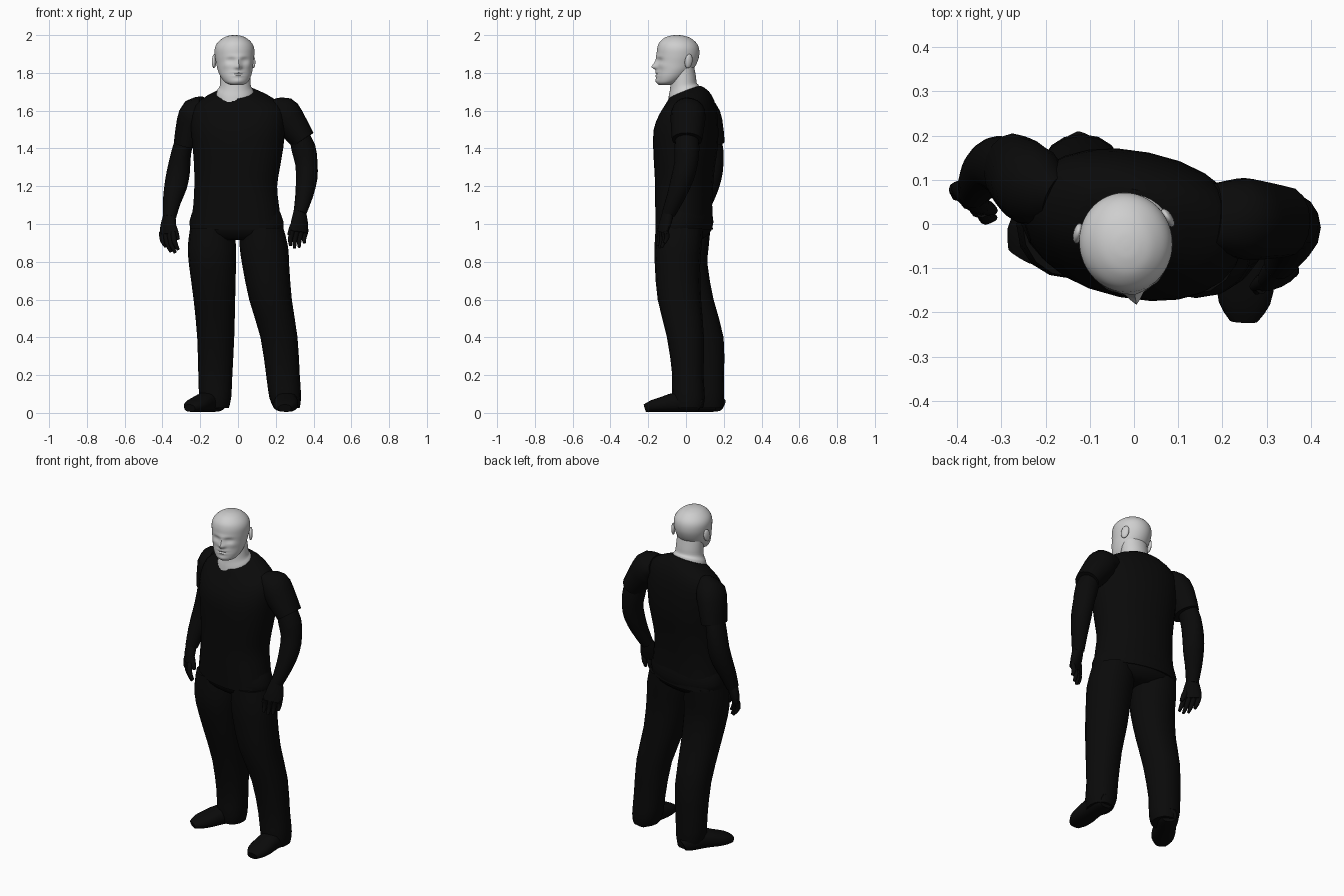
import bpy, bmesh, math
from mathutils import Vector, Matrix

cube = bpy.data.objects.get("Cube")
if cube:
    bpy.data.objects.remove(cube, do_unlink=True)


def material(name, value):
    m = bpy.data.materials.new(name)
    m.use_nodes = True
    colour = (value, value, value, 1)
    m.diffuse_color = colour
    node = next(n for n in m.node_tree.nodes if n.type == 'BSDF_PRINCIPLED')
    node.inputs["Base Color"].default_value = colour
    return m


BLACK = material("near black", 0.003)
PALE = material("pale grey", 0.62)
UP = Vector((0, 0, 1))
made = []


def finish(name, bm, mat):
    bmesh.ops.recalc_face_normals(bm, faces=bm.faces)
    mesh = bpy.data.meshes.new(name)
    bm.to_mesh(mesh)
    bm.free()
    mesh.materials.append(mat)
    ob = bpy.data.objects.new(name, mesh)
    bpy.context.collection.objects.link(ob)
    made.append(ob)
    return ob


def densify(rings, steps):
    """Smooth interpolation between rings."""
    rings = [tuple(r) + (0,) * (6 - len(r)) for r in rings]
    out = []
    for i in range(len(rings) - 1):
        p0, p1, p2 = rings[max(i - 1, 0)], rings[i], rings[i + 1]
        p3 = rings[min(i + 2, len(rings) - 1)]
        for s in range(steps):
            t = s / steps
            out.append([b + t * (c - a) / 2 + t * t * (a - 2.5 * b + 2 * c - d / 2)
                        + t ** 3 * (1.5 * (b - c) + (d - a) / 2)
                        for a, b, c, d in zip(p0, p1, p2, p3)])
    return out + [list(rings[-1])]


def loft(name, rings, mat, side=(1, 0, 0), follow=True, n=16, steps=2, power=1.0):
    """Skin over rings of (x, y, z, side radius, depth radius, tilt)."""
    rings = densify(rings, steps)
    centres = [Vector(r[:3]) for r in rings]
    side = Vector(side)
    bm = bmesh.new()
    loops = []
    for i, r in enumerate(rings):
        t = UP
        if follow:
            t = (centres[min(i + 1, len(rings) - 1)] - centres[max(i - 1, 0)]).normalized()
        a = (side - t * side.dot(t)).normalized()
        b = t.cross(a)
        loop = []
        for k in range(n):
            ang = math.tau * k / n
            c, s = (math.copysign(abs(f) ** power, f) for f in (math.cos(ang), math.sin(ang)))
            loop.append(bm.verts.new(centres[i] + a * c * r[3] + b * s * r[4]
                                     + UP * s * r[4] * r[5]))
        loops.append(loop)
    for l0, l1 in zip(loops, loops[1:]):
        for k in range(n):
            j = (k + 1) % n
            bm.faces.new((l0[k], l0[j], l1[j], l1[k]))
    bm.faces.new(loops[0])
    bm.faces.new(loops[-1])
    return finish(name, bm, mat)


# Shirt body with a scooped collar, twisted towards the right
TWIST = (0.98, -0.2, 0)
loft("shirt", [
    (-.01, -.01, .97, .248, .145), (-.01, -.012, 1.1, .23, .145),
    (-.012, -.01, 1.2, .222, .148), (-.005, -.008, 1.3, .23, .155),
    (0, -.003, 1.4, .242, .165), (0, 0, 1.5, .252, .165),
    (0, .01, 1.58, .25, .148, .05), (-.002, .015, 1.635, .225, .128, .15),
    (-.008, .008, 1.672, .168, .108, .3), (-.015, -.005, 1.697, .105, .085, .4),
], BLACK, TWIST, follow=False, n=24, power=.92)

# Trousers
loft("trouser_seat", [
    (-.005, -.015, .915, .15, .09), (-.005, -.012, .95, .235, .132),
    (-.008, -.008, 1.01, .255, .148), (-.01, -.01, 1.09, .225, .138),
], BLACK, TWIST, follow=False, n=24)
loft("left_trouser_leg", [
    (.125, -.035, .98, .115, .125), (.137, -.042, .88, .128, .125),
    (.147, -.045, .78, .124, .12), (.172, -.035, .6, .113, .115),
    (.217, -.003, .4, .098, .098), (.238, .01, .2, .089, .083),
    (.25, .012, .08, .084, .088), (.258, .012, .025, .068, .078),
], BLACK, follow=False, power=.92)
loft("right_trouser_leg", [
    (-.138, .005, .98, .115, .125), (-.138, -.002, .88, .128, .122),
    (-.135, .0, .78, .124, .115), (-.125, .04, .6, .11, .106),
    (-.118, .097, .4, .098, .102), (-.12, .118, .2, .09, .083),
    (-.12, .118, .08, .084, .083), (-.115, .12, .025, .066, .075),
], BLACK, follow=False, power=.92)


# Shoes: distance from heel, half width, half height
def shoe(name, heel, toe):
    start = Vector(heel)
    d = (Vector(toe) - start).normalized()
    rings = []
    for dist, w, h in [(0, .042, .036), (.04, .062, .05), (.13, .06, .052),
                       (.2, .066, .041), (.26, .058, .031), (.298, .033, .02)]:
        p = start + d * dist
        rings.append((p.x, p.y, h + .005, w, h))
    loft(name, rings, BLACK, d.cross(UP), power=.8)


shoe("left_shoe", (.262, .08, 0), (.248, -.218, 0))
shoe("right_shoe", (-.1, .182, 0), (-.255, -.07, 0))

# Sleeves and arms
loft("left_sleeve", [
    (.18, .02, 1.615, .05, .075), (.232, .014, 1.592, .088, .09),
    (.268, .01, 1.552, .086, .092), (.345, .005, 1.445, .066, .08),
], BLACK)
loft("left_arm", [
    (.315, .005, 1.49, .05, .06), (.347, .005, 1.4, .064, .066),
    (.362, 0, 1.32, .059, .062), (.363, -.02, 1.24, .057, .059),
    (.35, -.052, 1.15, .047, .049), (.327, -.092, 1.055, .034, .036),
], BLACK)
loft("right_sleeve", [
    (-.18, .055, 1.61, .05, .075), (-.222, .08, 1.588, .082, .092),
    (-.248, .1, 1.535, .078, .094), (-.275, .12, 1.42, .066, .086),
], BLACK)
loft("right_arm", [
    (-.275, .12, 1.47, .05, .062), (-.3, .133, 1.38, .052, .066),
    (-.315, .135, 1.28, .061, .06), (-.33, .12, 1.2, .06, .055),
    (-.35, .096, 1.12, .048, .046), (-.363, .07, 1.035, .035, .036),
], BLACK)


# Hands: palm, four curled fingers and a thumb on the inner side
def hand(label, wrist, knuckles, outward, curl, thumb_move):
    w, k, c = Vector(wrist), Vector(knuckles), Vector(curl)
    out = Vector(outward).normalized()
    mid = w.lerp(k, .55)
    loft(label + "_palm", [(*w, .033, .03), (*mid, .05, .027), (*k, .052, .02)],
         BLACK, out, n=12)
    bend = out.cross(UP) * .012
    for i, length in enumerate((.9, 1.05, 1, .75)):
        base = k + out * (.027 * i - .041) + UP * .012
        joint = base + c * length * .55 + bend * (1 if bend.dot(c) < 0 else -1)
        loft(f"{label}_finger_{i + 1}", [(*base, .014, .015), (*joint, .0135, .014),
                                         (*(base + c * length), .008, .008)],
             BLACK, out, n=8)
    root = mid - out * .03
    tip = root + Vector(thumb_move)
    loft(label + "_thumb", [(*root, .018, .018), (*root.lerp(tip, .5), .017, .017),
                            (*tip, .009, .009)], BLACK, out, n=8)


hand("left", (.327, -.09, 1.07), (.325, -.125, .955), (.88, .45, 0),
     (-.012, -.01, -.09), (-.03, -.02, -.065))
hand("right", (-.363, .07, 1.05), (-.374, .055, .945), (-.7, .6, 0),
     (.03, -.015, -.105), (.03, -.012, -.075))

# Head, turned slightly to the left
SIDE = Vector((.985, .17, 0))
FRONT = Vector((.17, -.985, 0))
CENTRE = Vector((-.018, -.045, 0))


def on_head(a, f, z):
    return CENTRE + SIDE * a + FRONT * f + UP * z


head_profile = [  # forward offset, height, half width, half depth
    (.066, 1.737, .035, .034), (.054, 1.75, .06, .056), (.034, 1.78, .08, .08),
    (.016, 1.815, .092, .096), (.005, 1.85, .098, .107), (-.002, 1.89, .104, .113),
    (-.003, 1.93, .104, .111), (-.001, 1.96, .09, .098), (.001, 1.985, .061, .069),
    (.003, 1.997, .03, .034), (.003, 2.0, .006, .007)]
head = loft("head", [(*on_head(0, f, z), w, d) for f, z, w, d in head_profile],
            PALE, SIDE, follow=False, n=56, steps=5)

# Face relief: sideways position, height, sideways and vertical spread, push
relief = [(0, 1.85, .012, .022, .013), (0, 1.831, .017, .013, .022),
          (0, 1.885, .05, .011, .004), (0, 1.803, .03, .007, .007),
          (0, 1.795, .03, .004, -.006), (0, 1.787, .025, .007, .006),
          (0, 1.756, .028, .014, .006)]
for s in (-1, 1):
    relief += [(s * .036, 1.866, .019, .012, -.012), (s * .036, 1.865, .012, .006, .005),
               (s * .06, 1.838, .02, .016, .004)]
for v in head.data.vertices:
    rel = v.co - CENTRE
    a, f = rel.dot(SIDE), rel.dot(FRONT)
    if f > .03:
        push = sum(p * math.exp(-((a - x) / rx) ** 2 - ((v.co.z - z) / rz) ** 2)
                   for x, z, rx, rz, p in relief)
        v.co += FRONT * push

# Neck, showing inside the collar
loft("neck", [
    (-.016, -.012, 1.66, .1, .085, .4), (-.015, -.012, 1.703, .097, .08, .38),
    (-.014, -.014, 1.728, .083, .071, .25), (-.015, -.014, 1.77, .08, .067, .1),
    (-.017, -.018, 1.83, .078, .062),
], PALE, follow=False, n=32, steps=3)

# Ears
for label, s in (("left", 1), ("right", -1)):
    place = (Matrix.Translation(on_head(s * .103, -.042, 1.862))
             @ Matrix.Rotation(math.radians(10 + s * 22), 4, 'Z')
             @ Matrix.Rotation(math.radians(-12), 4, 'X')
             @ Matrix.Diagonal((.011, .023, .038, 1)))
    bm = bmesh.new()
    bmesh.ops.create_uvsphere(bm, u_segments=16, v_segments=10, radius=1, matrix=place)
    ear = finish(label + "_ear", bm, PALE)

# Smooth shading with sharp rims
bpy.ops.object.select_all(action='DESELECT')
for ob in made:
    ob.select_set(True)
bpy.context.view_layer.objects.active = made[0]
bpy.ops.object.shade_smooth_by_angle(angle=math.radians(50))
